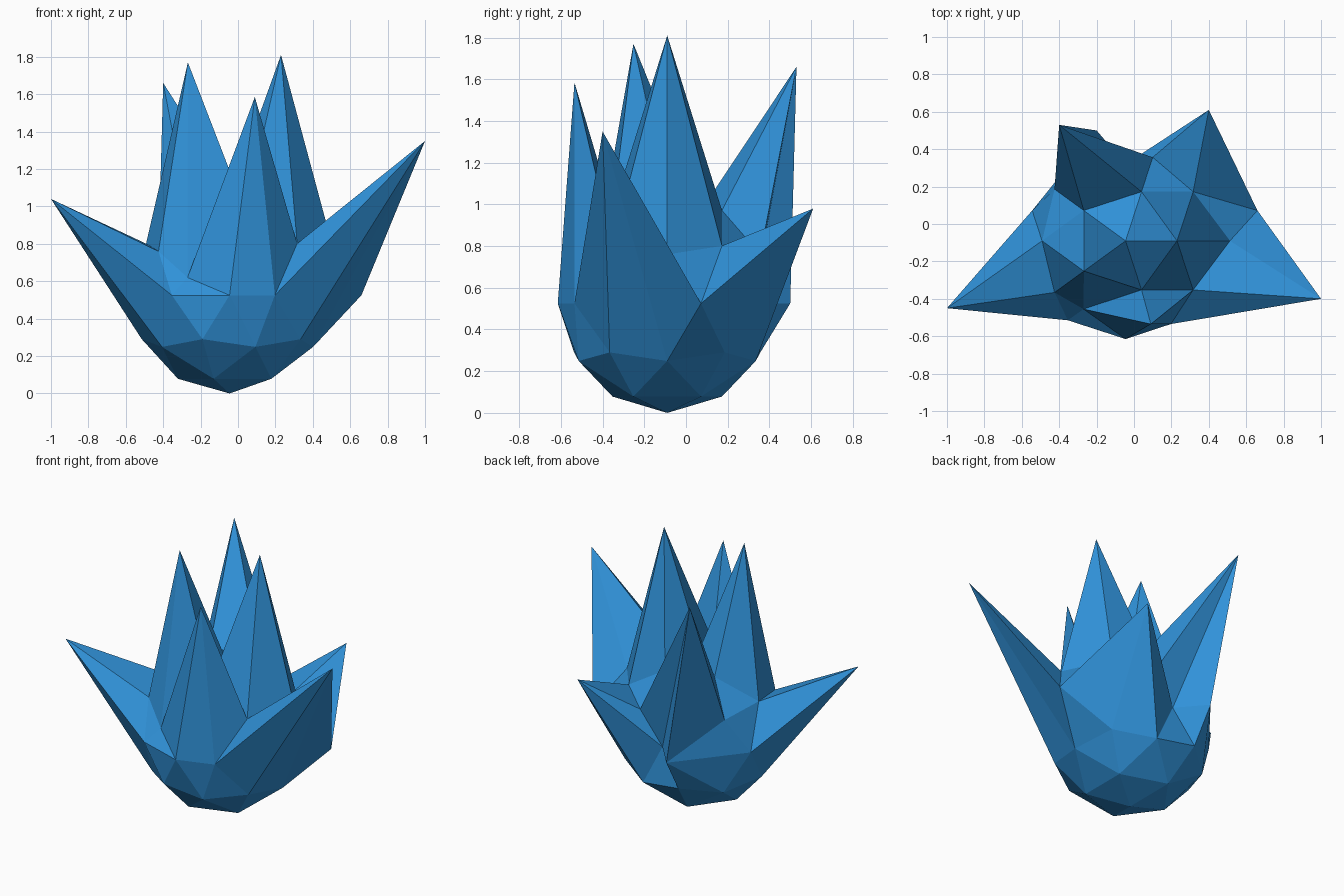
import bpy
import math
from mathutils import Vector

if "Cube" in bpy.data.objects:
    bpy.data.objects.remove(bpy.data.objects["Cube"])

R = 0.525
CENTRE = Vector((-0.045, -0.09, R))

# Low-poly ball that forms the rounded base
bpy.ops.mesh.primitive_ico_sphere_add(subdivisions=2, radius=R, location=(0, 0, 0))
obj = bpy.context.object
obj.name = "spiky_crystal"
mesh = obj.data
for v in mesh.vertices:
    v.co += CENTRE

# Heights of the ball's rings as a fraction of its radius
EQUATOR, CORNER, EDGE, CAP = 0.0, 0.447, 0.526, 0.851


def ring_point(height, degrees):
    r = R * math.sqrt(1 - height * height)
    a = math.radians(degrees)
    return CENTRE + Vector((r * math.cos(a), r * math.sin(a), R * height))


# (ring, angle) of a ball vertex -> where it is pulled to
pulls = [
    # tall upright spikes
    (CAP, 0, (0.23, -0.09, 1.81)),
    (CAP, -144, (-0.268, -0.252, 1.77)),
    (CORNER, -72, (0.09, -0.535, 1.585)),
    (EDGE, 108, (-0.40, 0.53, 1.66)),
    # spikes leaning outwards
    (EQUATOR, -18, (1.0, -0.40, 1.35)),
    (EQUATOR, 198, (-1.0, -0.45, 1.04)),
    (EQUATOR, 54, (0.40, 0.61, 0.98)),
    # small dents and bulges
    (EQUATOR, 18, (0.66, 0.072, 0.525)),
    (EQUATOR, 90, (-0.045, 0.32, 0.525)),
    (EQUATOR, 126, (-0.20, 0.50, 0.525)),
    (EQUATOR, -54, (0.197, -0.535, 0.525)),
    (CORNER, 0, (0.513, -0.09, 0.76)),
    (EDGE, -108, (-0.27, -0.455, 0.62)),
]
original = [v.co.copy() for v in mesh.vertices]
for height, degrees, target in pulls:
    p = ring_point(height, degrees)
    i = min(range(len(original)), key=lambda k: (original[k] - p).length)
    mesh.vertices[i].co = target

# Blue crystal material
mat = bpy.data.materials.new("blue_crystal")
mat.diffuse_color = (0.03, 0.29, 0.70, 1)
mat.use_nodes = True
mat.node_tree.nodes["Principled BSDF"].inputs["Base Color"].default_value = mat.diffuse_color
mesh.materials.append(mat)
mesh.update()
